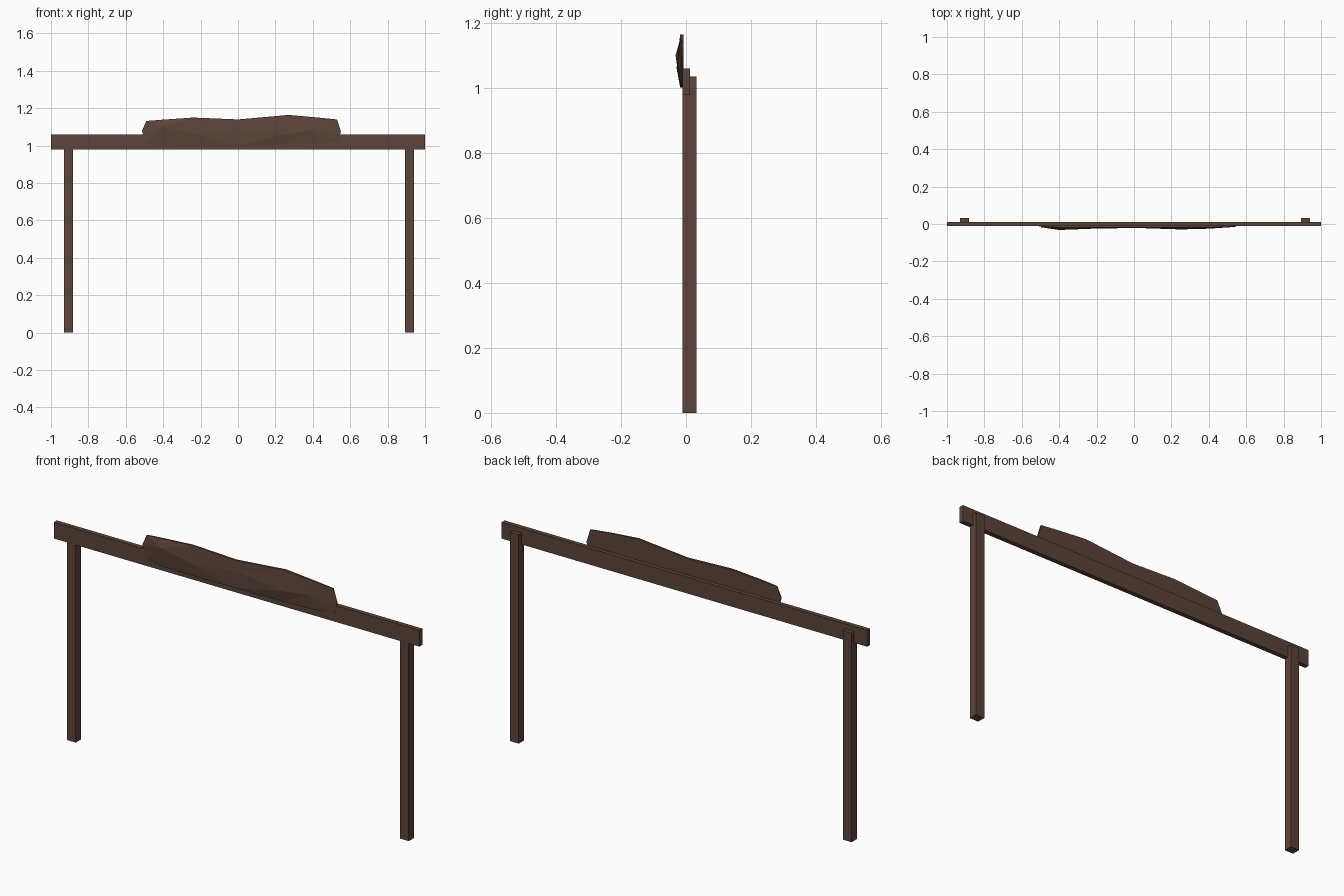
import bpy, bmesh

if "Cube" in bpy.data.objects:
    bpy.data.objects.remove(bpy.data.objects["Cube"])

wood = bpy.data.materials.new("dark brown wood")
wood.diffuse_color = (0.107, 0.058, 0.043, 1)
wood.use_nodes = True
wood.node_tree.nodes["Principled BSDF"].inputs["Base Color"].default_value = wood.diffuse_color


def finish(bm, name):
    bmesh.ops.recalc_face_normals(bm, faces=bm.faces)
    me = bpy.data.meshes.new(name)
    bm.to_mesh(me)
    bm.free()
    me.materials.append(wood)
    ob = bpy.data.objects.new(name, me)
    bpy.context.collection.objects.link(ob)
    return ob


def box(name, lo, hi):
    bm = bmesh.new()
    bmesh.ops.create_cube(bm, size=1)
    for v in bm.verts:
        v.co = [(a + b) / 2 + c * (b - a) for a, b, c in zip(lo, hi, v.co)]
    return finish(bm, name)


# Top rail and the two posts behind it
box("top_rail", (-1, -0.011, 0.978), (1, 0.012, 1.059))
for name, x in (("left_post", -0.905), ("right_post", 0.917)):
    box(name, (x - 0.024, -0.010, 0), (x + 0.024, 0.032, 1.034))

# Rough-hewn plank: each station is (x, z) at top, (x, y, z) at ridge, (x, z) at bottom
stations = [
    ((-0.49, 1.132), (-0.513, -0.015, 1.08), (-0.495, 1.01)),
    ((-0.40, 1.139), (-0.40, -0.032, 1.10), (-0.41, 1.003)),
    ((-0.24, 1.150), (-0.22, -0.025, 1.06), (-0.24, 1.001)),
    ((0.00, 1.140), (0.01, -0.021, 1.09), (0.00, 1.002)),
    ((0.27, 1.164), (0.25, -0.029, 1.06), (0.26, 1.006)),
    ((0.42, 1.151), (0.40, -0.025, 1.08), (0.42, 1.01)),
    ((0.53, 1.140), (0.55, -0.015, 1.075), (0.535, 1.018)),
]
BACK, EDGE = -0.008, -0.018
bm = bmesh.new()
rings = []
for i, (t, m, b) in enumerate(stations):
    edge = -0.014 if i in (0, len(stations) - 1) else EDGE
    pts = [(t[0], BACK, t[1]), (t[0], edge, t[1]), m,
           (b[0], edge, b[1]), (b[0], BACK, b[1]), (m[0], BACK, m[2])]
    rings.append([bm.verts.new(p) for p in pts])
for r, s in zip(rings, rings[1:]):
    for k in range(6):
        n = (k + 1) % 6
        bm.faces.new((r[k], r[n], s[n], s[k]))
bm.faces.new(rings[0])
bm.faces.new(rings[-1])
bmesh.ops.triangulate(bm, faces=bm.faces[:])
finish(bm, "carved_plank")
